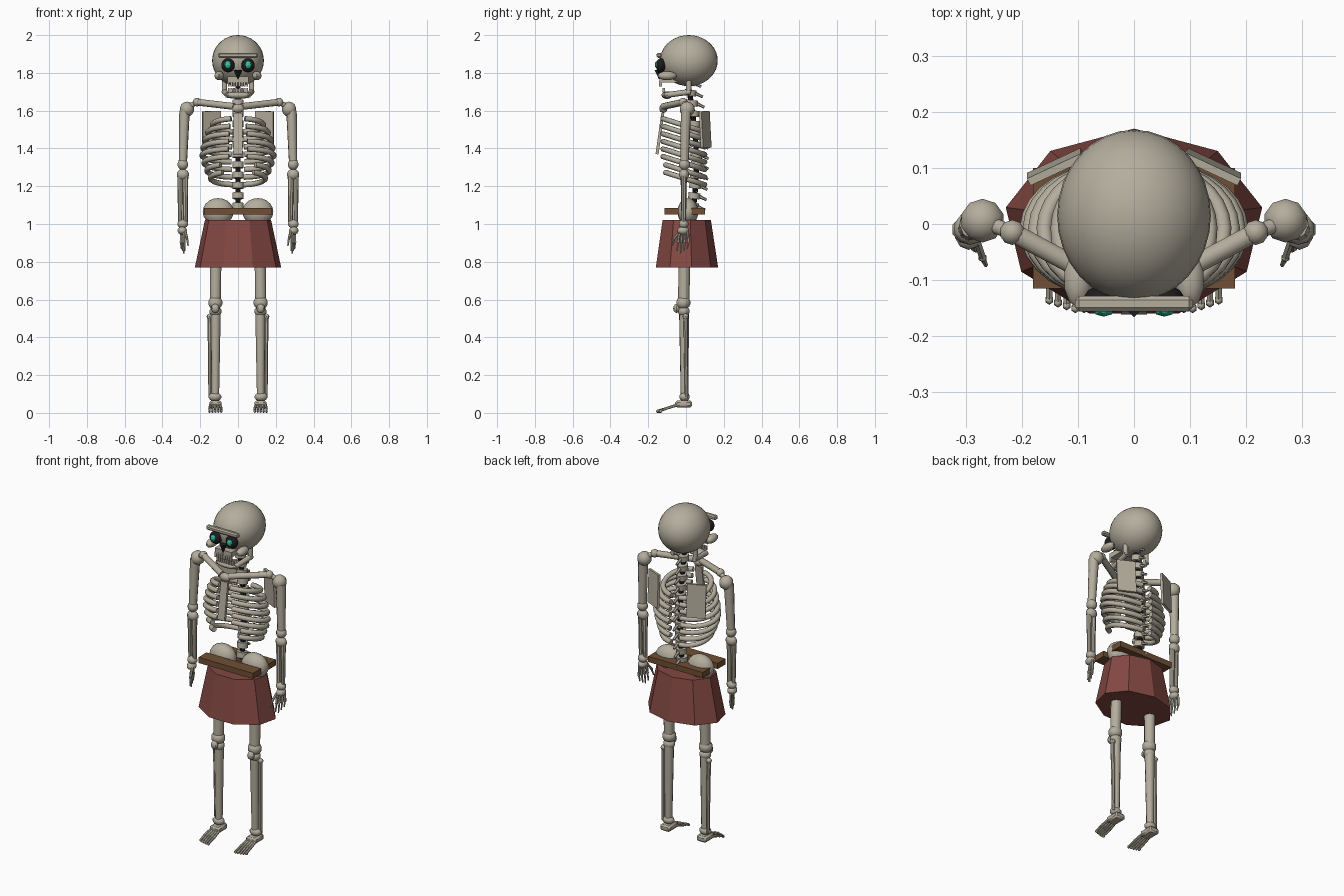
import bpy, bmesh, math
from mathutils import Vector, Matrix

if "Cube" in bpy.data.objects:
    bpy.data.objects.remove(bpy.data.objects["Cube"])


def material(name, rgb):
    m = bpy.data.materials.new(name)
    m.diffuse_color = (*rgb, 1)
    m.use_nodes = True
    m.node_tree.nodes["Principled BSDF"].inputs["Base Color"].default_value = m.diffuse_color
    return m


BONE = material("bone", (0.46, 0.42, 0.34))
DARK = material("socket_black", (0.012, 0.012, 0.014))
GREEN = material("eye_green", (0.03, 0.55, 0.33))
RED = material("cloth_red", (0.23, 0.065, 0.056))
BROWN = material("belt_brown", (0.16, 0.078, 0.035))


def finish(name, bm, mat, angle=40):
    bmesh.ops.recalc_face_normals(bm, faces=bm.faces)
    me = bpy.data.meshes.new(name)
    bm.to_mesh(me)
    bm.free()
    ob = bpy.data.objects.new(name, me)
    bpy.context.collection.objects.link(ob)
    me.materials.append(mat)
    if angle:
        bpy.ops.object.select_all(action='DESELECT')
        ob.select_set(True)
        bpy.context.view_layer.objects.active = ob
        bpy.ops.object.shade_smooth_by_angle(angle=math.radians(angle))
    return ob


def rod(bm, a, b, r1, r2=None, n=10):
    a, b = Vector(a), Vector(b)
    d = b - a
    m = Matrix.Translation((a + b) / 2) @ d.to_track_quat('Z', 'Y').to_matrix().to_4x4()
    bmesh.ops.create_cone(bm, cap_ends=True, segments=n, radius1=r1,
                          radius2=r1 if r2 is None else r2, depth=d.length, matrix=m)


def ball(bm, c, r, n=10):
    r = (r, r, r) if isinstance(r, (int, float)) else r
    m = Matrix.Translation(c) @ Matrix.Diagonal((*r, 1))
    bmesh.ops.create_uvsphere(bm, u_segments=n, v_segments=max(6, n // 2 + 2), radius=1, matrix=m)


def box(bm, c, size, rot=(0, 0, 0)):
    m = Matrix.Translation(c)
    for ang, ax in zip(rot, 'XYZ'):
        m = m @ Matrix.Rotation(math.radians(ang), 4, ax)
    bmesh.ops.create_cube(bm, size=1, matrix=m @ Matrix.Diagonal((*size, 1)))


def tube(name, pts, r, side):
    cu = bpy.data.curves.new(name, 'CURVE')
    cu.dimensions = '3D'
    cu.bevel_depth, cu.bevel_resolution, cu.use_fill_caps = r, 2, True
    sp = cu.splines.new('POLY')
    sp.points.add(len(pts) - 1)
    for p, (x, y, z) in zip(sp.points, pts):
        p.co = (x * side, y, z, 1)
    ob = bpy.data.objects.new(name, cu)
    bpy.context.collection.objects.link(ob)
    cu.materials.append(BONE)
    bpy.ops.object.select_all(action='DESELECT')
    ob.select_set(True)
    bpy.context.view_layer.objects.active = ob
    bpy.ops.object.convert(target='MESH')
    bpy.ops.object.shade_smooth_by_angle(angle=math.radians(50))


# Skull: cranium, brow, nose, upper jaw
bm = bmesh.new()
ball(bm, (0, 0.015, 1.865), (0.137, 0.153, 0.135), 32)
finish("cranium", bm, BONE)
bm = bmesh.new()
box(bm, (0, -0.142, 1.893), (0.21, 0.027, 0.026))
bmesh.ops.bevel(bm, geom=bm.edges[:], offset=0.007, segments=1, affect='EDGES')
finish("brow", bm, BONE, 0)
bm = bmesh.new()
rod(bm, (0, -0.142, 1.768), (0, -0.142, 1.815), 0.002, 0.024, 4)
finish("nose_hole", bm, DARK, 0)
bm = bmesh.new()
box(bm, (0, -0.09, 1.765), (0.11, 0.10, 0.03))
finish("upper_jaw", bm, BONE, 0)

# Teeth and lower jaw
bm = bmesh.new()
for i in range(8):
    x = (i - 3.5) * 0.014
    box(bm, (x, -0.135, 1.742), (0.010, 0.014, 0.03))
    box(bm, (x, -0.118, 1.708), (0.010, 0.014, 0.024))
finish("teeth", bm, BONE, 0)
bm = bmesh.new()
ball(bm, (0, -0.10, 1.682), (0.072, 0.03, 0.02), 12)
for s in (-1, 1):
    rod(bm, (s * 0.072, 0.015, 1.77), (s * 0.072, 0.015, 1.695), 0.014)
    rod(bm, (s * 0.072, 0.025, 1.70), (s * 0.055, -0.11, 1.682), 0.015)
finish("lower_jaw", bm, BONE)

for s, label in ((-1, "right"), (1, "left")):
    # Face details
    bm = bmesh.new()
    ball(bm, (s * 0.053, -0.134, 1.84), (0.037, 0.026, 0.037), 14)
    finish(label + "_eye_socket", bm, DARK)
    bm = bmesh.new()
    ball(bm, (s * 0.054, -0.152, 1.843), (0.02, 0.013, 0.02), 8)
    finish(label + "_eye", bm, GREEN, 0)
    bm = bmesh.new()
    ball(bm, (s * 0.1, -0.1, 1.785), (0.026, 0.05, 0.024), 10)
    finish(label + "_cheekbone", bm, BONE)

    # Collar bone and shoulder blade
    bm = bmesh.new()
    rod(bm, (s * 0.02, -0.12, 1.622), (s * 0.217, -0.015, 1.645), 0.018)
    ball(bm, (s * 0.217, -0.015, 1.645), 0.023)
    rod(bm, (s * 0.217, -0.015, 1.645), (s * 0.27, 0.005, 1.615), 0.014)
    finish(label + "_collar_bone", bm, BONE)
    bm = bmesh.new()
    box(bm, (s * 0.14, 0.102, 1.5), (0.105, 0.014, 0.195), (3, 0, -s * 25))
    finish(label + "_shoulder_blade", bm, BONE, 0)

    # Arm
    bm = bmesh.new()
    ball(bm, (s * 0.27, 0.006, 1.608), 0.04)
    rod(bm, (s * 0.292, -0.008, 1.32), (s * 0.283, 0, 1.6), 0.022, 0.028)
    ball(bm, (s * 0.292, -0.008, 1.315), 0.03)
    finish(label + "_upper_arm", bm, BONE)
    bm = bmesh.new()
    ball(bm, (s * 0.292, -0.01, 1.262), (0.034, 0.027, 0.03))
    rod(bm, (s * 0.306, -0.012, 1.01), (s * 0.307, -0.012, 1.27), 0.011, 0.015, 8)
    rod(bm, (s * 0.278, -0.012, 1.01), (s * 0.28, -0.012, 1.27), 0.012, 0.017, 8)
    ball(bm, (s * 0.293, -0.012, 1.0), (0.03, 0.026, 0.024))
    finish(label + "_forearm", bm, BONE)

    # Hand: palm bones, fingers and thumb
    bm = bmesh.new()
    ball(bm, (s * 0.295, -0.015, 0.965), (0.026, 0.032, 0.022))
    for i in range(4):
        y = -0.042 + i * 0.018
        x = 0.284 + 0.006 * i
        tip = 0.845 + 0.012 * abs(i - 1)
        rod(bm, (s * x, y * 0.8, 0.96), (s * x, y, 0.905), 0.007, n=6)
        ball(bm, (s * x, y, 0.905), 0.008, 6)
        rod(bm, (s * x, y, 0.905), (s * (x - 0.003), y - 0.005, tip), 0.006, 0.004, 6)
    rod(bm, (s * 0.28, -0.03, 0.965), (s * 0.27, -0.06, 0.925), 0.007, n=6)
    rod(bm, (s * 0.27, -0.06, 0.925), (s * 0.264, -0.073, 0.885), 0.006, 0.004, 6)
    ball(bm, (s * 0.27, -0.06, 0.925), 0.008, 6)
    finish(label + "_hand", bm, BONE)

    # Ribs: back end lower than the front, lowest ones shorter
    widths = (0.135, 0.16, 0.175, 0.185, 0.19, 0.18, 0.165, 0.145)
    for i, w in enumerate(widths):
        zf = 1.555 - 0.04 * i
        end = 168 if i < 6 else 150
        pts = []
        for k in range(15):
            a = math.radians(8 + (end - 8) * k / 14)
            y = -0.012 + 0.112 * math.cos(a)
            pts.append((w * math.sin(a) ** 0.85, y, zf - 0.032 - 0.035 * math.cos(a)))
        tube(f"{label}_rib_{i + 1}", pts, 0.0145, s)

    # Hip bone
    bm = bmesh.new()
    ball(bm, (s * 0.105, 0.01, 1.065), (0.082, 0.055, 0.072), 16)
    finish(label + "_hip_bone", bm, BONE)

    # Leg
    bm = bmesh.new()
    rod(bm, (s * 0.12, -0.012, 0.59), (s * 0.115, -0.005, 1.0), 0.03, 0.032)
    ball(bm, (s * 0.12, -0.014, 0.583), (0.04, 0.038, 0.036))
    ball(bm, (s * 0.12, -0.05, 0.553), (0.022, 0.018, 0.024), 8)
    finish(label + "_thigh_bone", bm, BONE)
    bm = bmesh.new()
    ball(bm, (s * 0.119, -0.012, 0.538), (0.034, 0.032, 0.028))
    rod(bm, (s * 0.12, -0.008, 0.08), (s * 0.118, -0.01, 0.54), 0.02, 0.027)
    rod(bm, (s * 0.147, 0.003, 0.08), (s * 0.15, -0.002, 0.51), 0.010, 0.012, 8)
    ball(bm, (s * 0.15, -0.002, 0.51), 0.016, 8)
    ball(bm, (s * 0.122, -0.008, 0.085), (0.036, 0.028, 0.024))
    finish(label + "_shin_bones", bm, BONE)

    # Foot
    bm = bmesh.new()
    box(bm, (s * 0.12, -0.012, 0.047), (0.064, 0.09, 0.036))
    bmesh.ops.bevel(bm, geom=bm.edges[:], offset=0.009, segments=1, affect='EDGES')
    for i in range(5):
        x = 0.12 + (i - 2) * 0.0125
        xt = 0.12 + (i - 2) * 0.0155
        yt = -0.15 + 0.005 * max(0, i - 1)
        rod(bm, (s * x, -0.04, 0.044), (s * xt, -0.1, 0.025), 0.008, 0.007, 6)
        ball(bm, (s * xt, -0.1, 0.025), 0.008, 6)
        rod(bm, (s * xt, -0.1, 0.025), (s * xt, yt, 0.011), 0.007, 0.006, 6)
        ball(bm, (s * xt, yt, 0.009), (0.008, 0.009, 0.009), 6)
    finish(label + "_foot", bm, BONE)

# Breastbone
bm = bmesh.new()
box(bm, (0, -0.138, 1.478), (0.046, 0.016, 0.22), (-8, 0, 0))
finish("breastbone", bm, BONE, 0)
bm = bmesh.new()
ball(bm, (0, -0.12, 1.612), (0.036, 0.022, 0.024))
finish("breastbone_top", bm, BONE)


# Spine: bodies with sloping rear spurs on a dark cord
def spine_y(z):
    return 0.015 + 0.04 * math.sin(math.pi * min(1, max(0, (1.75 - z) / 0.8)))


bm = bmesh.new()
cord = bmesh.new()
for i in range(13):
    z = 1.095 + 0.0545 * i
    y = spine_y(z)
    rod(bm, (0, y - 0.002, z - 0.016), (0, y + 0.002, z + 0.016), 0.031)
    rod(bm, (0, y + 0.02, z), (0, y + 0.065, z - 0.022), 0.010, 0.007, 6)
    rod(cord, (0, y, z - 0.03), (0, spine_y(z + 0.0545), z + 0.0245), 0.014, n=8)
finish("spine", bm, BONE)
finish("spinal_cord", cord, DARK)

# Belt bars
bm = bmesh.new()
box(bm, (0, -0.078, 1.067), (0.36, 0.074, 0.034))
box(bm, (0, 0.063, 1.067), (0.36, 0.074, 0.034))
finish("belt", bm, BROWN, 0)

# Nine-sided kilt
bm = bmesh.new()
rings = []
for z, rx, ry in ((0.77, 0.232, 0.17), (1.02, 0.178, 0.132)):
    ring = []
    for k in range(9):
        a = math.radians(90 + 40 * k)
        ring.append(bm.verts.new((rx * math.cos(a), ry * math.sin(a), z)))
    rings.append(ring)
    bm.faces.new(ring)
for k in range(9):
    j = (k + 1) % 9
    bm.faces.new((rings[0][k], rings[0][j], rings[1][j], rings[1][k]))
finish("kilt", bm, RED, 0)
